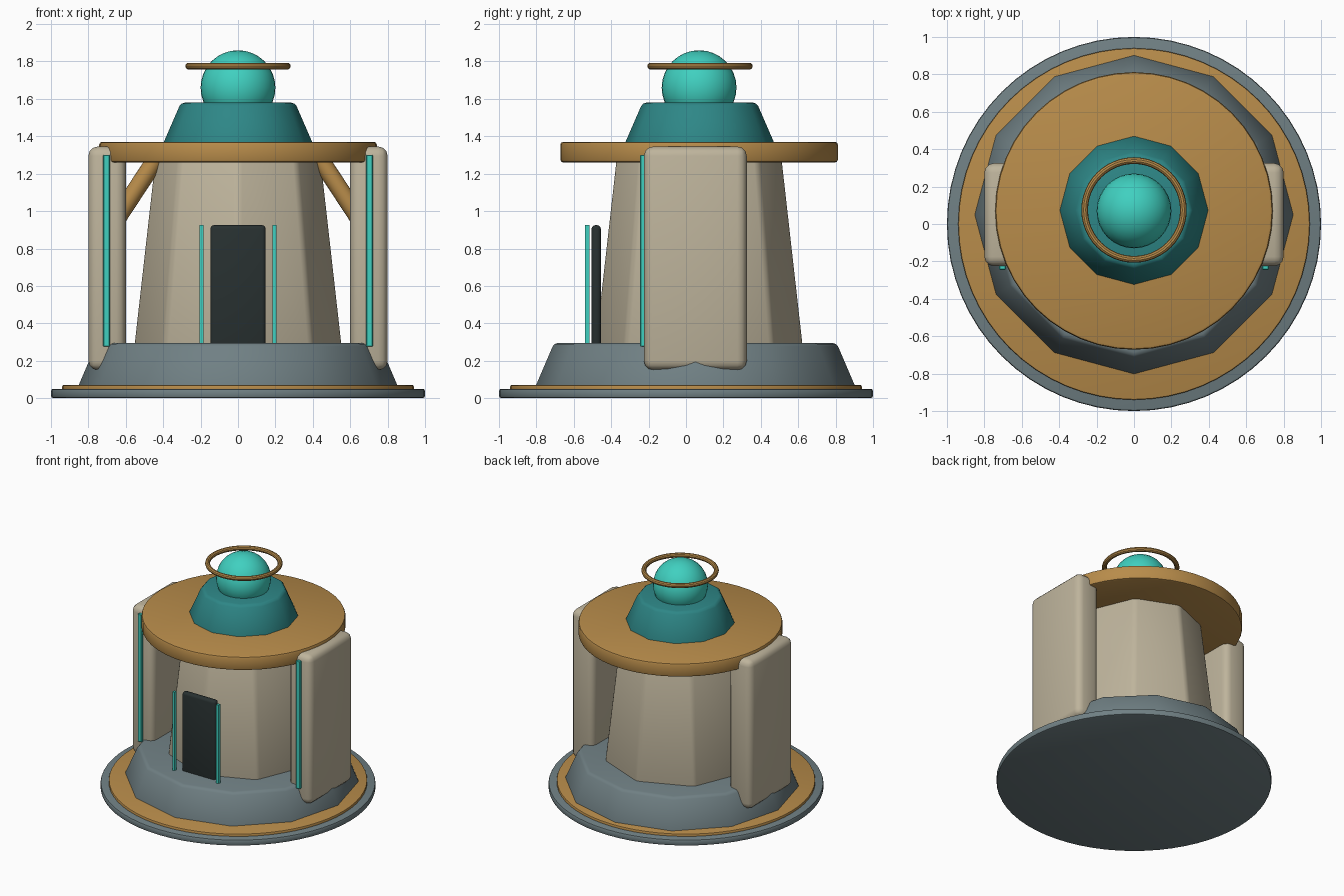
import bpy, math
from mathutils import Vector

if "Cube" in bpy.data.objects:
    bpy.data.objects.remove(bpy.data.objects["Cube"])


def colour(name, rgb):
    m = bpy.data.materials.new(name)
    m.diffuse_color = (*rgb, 1)
    m.use_nodes = True
    m.node_tree.nodes["Principled BSDF"].inputs["Base Color"].default_value = m.diffuse_color
    return m


GREY = colour("slate grey", (0.162, 0.216, 0.231))
GOLD = colour("bronze gold", (0.479, 0.262, 0.069))
STONE = colour("warm stone", (0.515, 0.456, 0.332))
TEAL = colour("dark teal", (0.027, 0.242, 0.242))
GLOW = colour("bright turquoise", (0.051, 0.631, 0.527))
DARK = colour("charcoal", (0.021, 0.03, 0.03))
CY = 0.07  # depth of the tower axis


def finish(name, mat, bevel=0.0, segments=2):
    """Name and colour the active object, round its hard edges, smooth it."""
    ob = bpy.context.object
    ob.name = name
    ob.data.materials.append(mat)
    if bevel:
        bpy.ops.object.transform_apply(location=False, rotation=False, scale=True)
        b = ob.modifiers.new("Bevel", 'BEVEL')
        b.width, b.segments = bevel, segments
        b.limit_method, b.angle_limit = 'ANGLE', math.radians(32)
        bpy.ops.object.modifier_apply(modifier="Bevel")
    bpy.ops.object.shade_smooth_by_angle(angle=math.radians(35))
    return ob


def frustum(name, mat, sides, r1, r2, z0, z1, y, bevel):
    bpy.ops.mesh.primitive_cone_add(vertices=sides, radius1=r1, radius2=r2, depth=z1 - z0,
                                    location=(0, y, (z0 + z1) / 2))
    return finish(name, mat, bevel)


def box(name, mat, x, y, z, bevel=0.0, segments=2):
    """Box given by its (min, max) extent on each axis."""
    bpy.ops.mesh.primitive_cube_add(size=1, location=[(a + b) / 2 for a, b in (x, y, z)])
    bpy.context.object.scale = [b - a for a, b in (x, y, z)]
    bpy.ops.object.transform_apply(location=False, rotation=False, scale=True)
    return finish(name, mat, bevel, segments)


def rod(name, mat, a, b, radius):
    a, b = Vector(a), Vector(b)
    bpy.ops.mesh.primitive_cylinder_add(vertices=20, radius=radius, depth=(b - a).length,
                                        location=(a + b) / 2)
    bpy.context.object.rotation_euler = (b - a).to_track_quat('Z', 'Y').to_euler()
    return finish(name, mat)


# Ground discs and plinth
frustum("base_disc", GREY, 64, 1.0, 1.0, 0, 0.05, 0, 0.012)
frustum("base_inlay", GOLD, 64, 0.94, 0.94, 0.03, 0.07, 0, 0.008)
frustum("plinth", GREY, 12, 0.86, 0.755, 0.05, 0.295, 0.05, 0.02)

# Tower body, roof disc, and cap
frustum("tower", STONE, 8, 0.56, 0.445, 0.27, 1.29, CY, 0.025)
frustum("roof_disc", GOLD, 48, 0.742, 0.742, 1.26, 1.37, CY, 0.015)
frustum("cap", TEAL, 12, 0.405, 0.305, 1.35, 1.58, CY + 0.003, 0.02)

# Glowing orb with its ring
bpy.ops.mesh.primitive_uv_sphere_add(segments=32, ring_count=16, radius=0.2,
                                     location=(0, CY, 1.66))
finish("orb", GLOW)
bpy.ops.mesh.primitive_torus_add(major_radius=0.264, minor_radius=0.018, major_segments=48,
                                 minor_segments=10, location=(0, CY + 0.005, 1.775))
finish("orb_ring", GOLD)

# Door
box("door", DARK, (-0.148, 0.148), (-0.505, -0.455), (0.26, 0.925), 0.02, 3)

# Mirrored side parts
for s, side in ((-1, "left"), (1, "right")):
    box(side + "_door_light", GLOW, (s * 0.195 - 0.01, s * 0.195 + 0.01),
        (-0.54, -0.517), (0.27, 0.925))
    box(side + "_pier", STONE, (s * 0.7 - 0.1, s * 0.7 + 0.1),
        (-0.225, 0.325), (0.15, 1.345), 0.05, 3)
    box(side + "_pier_light", GLOW, (s * 0.703 - 0.018, s * 0.703 + 0.018),
        (-0.245, -0.215), (0.275, 1.30), 0.004, 1)
    rod(side + "_brace", GOLD, (s * 0.69, 0.05, 0.895), (s * 0.43, 0.05, 1.29), 0.048)
